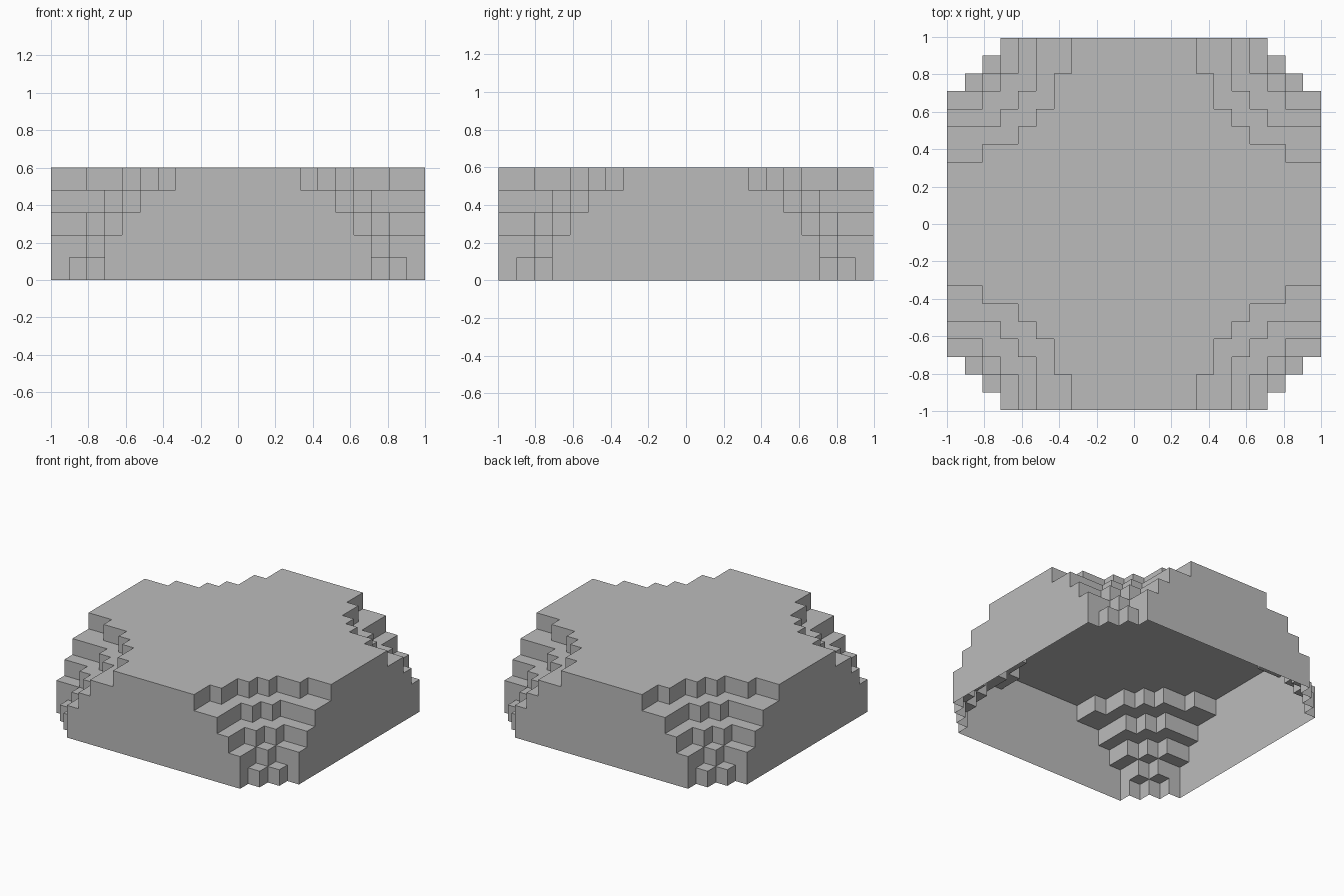
import bpy
import bmesh

cube = bpy.data.objects.get("Cube")
if cube:
    bpy.data.objects.remove(cube, do_unlink=True)

# Block grid: 21 x 21 cells, five courses high
N, COURSES = 21, 5
MID = N // 2
SX, SY, SZ = 2 / N, 1.99 / N, 0.6 / COURSES

# Stepped corner of each course, bottom to top:
# farthest filled cell in y for each cell distance (0..10) in x
STEPS = [
    [10] * 8 + [9, 8, 7],
    [10] * 8 + [8, 7, 7],
    [10] * 7 + [8, 7, 6, 6],
    [10] * 6 + [7, 6, 5, 5, 5],
    [10] * 4 + [8, 6, 5, 4, 4, 3, 3],
]


def height(i, j):
    """Number of courses stacked on a cell; zero outside the grid."""
    a, b = abs(i - MID), abs(j - MID)
    if max(a, b) > MID:
        return 0
    return sum(b <= limits[a] for limits in STEPS)


def add_quad(bm, points):
    bm.faces.new([bm.verts.new(((x - N / 2) * SX, (y - N / 2) * SY, z * SZ))
                  for x, y, z in points])


bm = bmesh.new()
for i in range(N):
    for j in range(N):
        h = height(i, j)
        if h == 0:
            continue
        # Terrace or roof on top of the stack
        add_quad(bm, [(i, j, h), (i + 1, j, h), (i + 1, j + 1, h), (i, j + 1, h)])
        # Walls down to each lower neighbour
        for dx, dy in ((1, 0), (-1, 0), (0, 1), (0, -1)):
            cx, cy = i + 0.5 + dx / 2, j + 0.5 + dy / 2
            px, py = -dy / 2, dx / 2
            for k in range(height(i + dx, j + dy), h):
                add_quad(bm, [(cx - px, cy - py, k), (cx + px, cy + py, k),
                              (cx + px, cy + py, k + 1), (cx - px, cy - py, k + 1)])

# Join the cells and merge them into large flat faces, open underneath
bmesh.ops.remove_doubles(bm, verts=bm.verts[:], dist=0.001)
bmesh.ops.dissolve_limit(bm, angle_limit=0.02, verts=bm.verts[:], edges=bm.edges[:])

mesh = bpy.data.meshes.new("stepped_shell")
bm.to_mesh(mesh)
bm.free()
shell = bpy.data.objects.new("stepped_shell", mesh)
bpy.context.collection.objects.link(shell)

# Plain grey
grey = bpy.data.materials.new("plain_grey")
grey.use_nodes = True
colour = (0.5, 0.5, 0.5, 1)
grey.diffuse_color = colour
bsdf = next(n for n in grey.node_tree.nodes if n.type == "BSDF_PRINCIPLED")
bsdf.inputs["Base Color"].default_value = colour
mesh.materials.append(grey)
